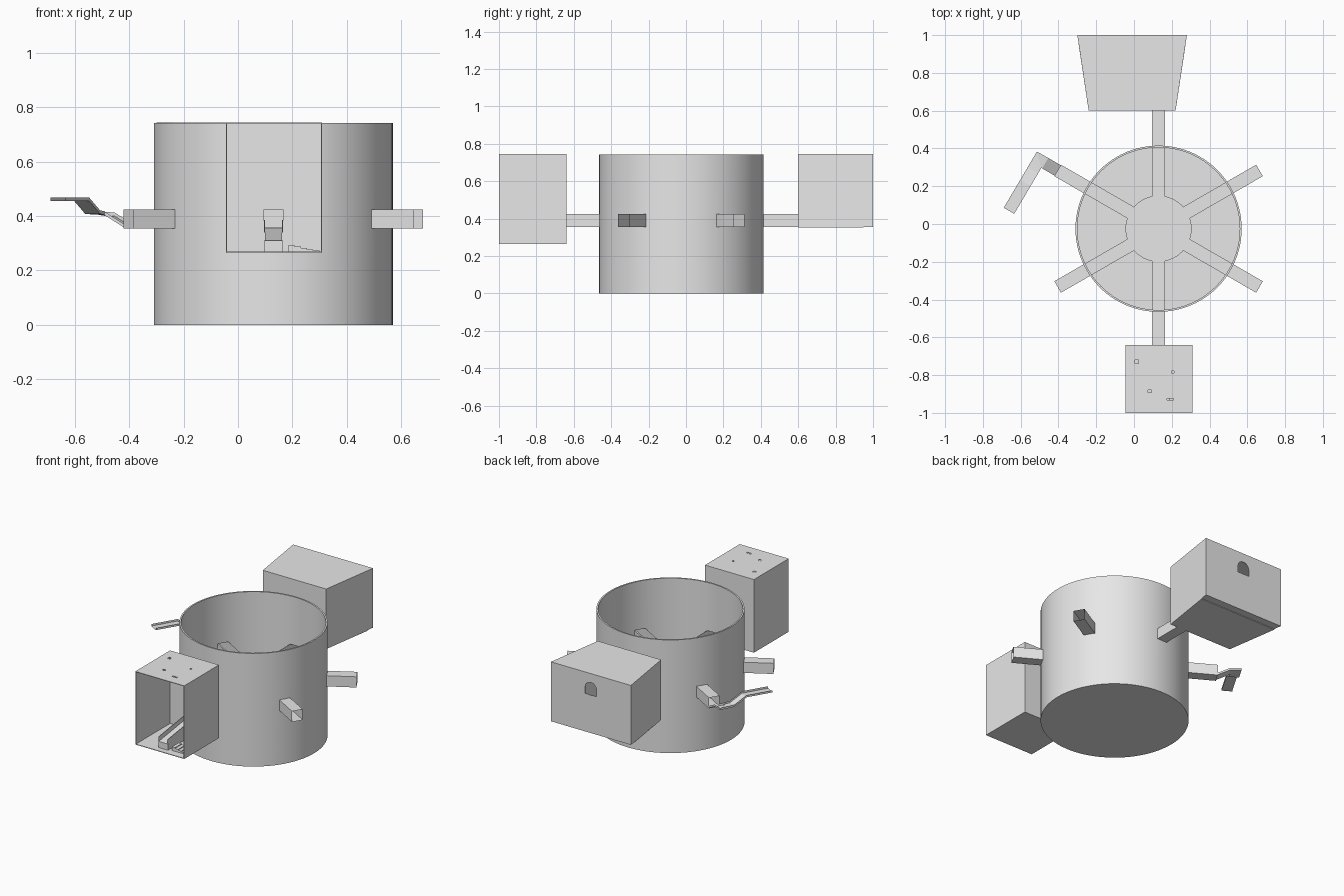
import bpy, bmesh
from math import radians, cos, sin, asin, degrees
from mathutils import Vector, Matrix

if "Cube" in bpy.data.objects:
    bpy.data.objects.remove(bpy.data.objects["Cube"], do_unlink=True)

grey = bpy.data.materials.new("light grey")
grey.use_nodes = True
COLOUR = (0.8, 0.8, 0.8, 1)
grey.diffuse_color = COLOUR
grey.node_tree.nodes["Principled BSDF"].inputs["Base Color"].default_value = COLOUR

CENTRE = Vector((0.13, -0.025, 0))
LOW, HIGH = 0.355, 0.425      # passage floor and ceiling
HALF = 0.035                  # half the passage width
TOP = 0.745
HUB, INNER, OUTER = 0.175, 0.43, 0.44


def finish(name, bm):
    mesh = bpy.data.meshes.new(name)
    bm.to_mesh(mesh)
    bm.free()
    mesh.materials.append(grey)
    obj = bpy.data.objects.new(name, mesh)
    bpy.context.collection.objects.link(obj)
    return obj


def box(name, lo, hi, matrix=Matrix()):
    bm = bmesh.new()
    lo, hi = Vector(lo), Vector(hi)
    bmesh.ops.create_cube(bm, size=1)
    for v in bm.verts:
        v.co = matrix @ ((lo + hi) / 2 + v.co * (hi - lo))
    return finish(name, bm)


def cylinder(name, radius, z0, z1, matrix, sides=96):
    bm = bmesh.new()
    bmesh.ops.create_cone(bm, cap_ends=True, segments=sides, radius1=radius, radius2=radius,
                          depth=z1 - z0, matrix=matrix @ Matrix.Translation((0, 0, (z0 + z1) / 2)))
    return finish(name, bm)


def prism(name, outline, z0, z1):
    bm = bmesh.new()
    face = bm.faces.new([bm.verts.new((x, y, z0)) for x, y in outline])
    up = bmesh.ops.extrude_face_region(bm, geom=[face])["geom"]
    bmesh.ops.translate(bm, vec=(0, 0, z1 - z0), verts=[v for v in up if isinstance(v, bmesh.types.BMVert)])
    bmesh.ops.recalc_face_normals(bm, faces=bm.faces)
    return finish(name, bm)


def cut(obj, cutter):
    cutter.hide_render = True
    mod = obj.modifiers.new("cut", "BOOLEAN")
    mod.operation, mod.solver, mod.object = "DIFFERENCE", "EXACT", cutter
    bpy.context.view_layer.objects.active = obj
    bpy.ops.object.modifier_apply(modifier=mod.name)
    bpy.data.objects.remove(cutter, do_unlink=True)


def strip(name, sections, closed=False):
    """Skin a row of equal cross-sections."""
    bm = bmesh.new()
    rows = [[bm.verts.new(p) for p in s] for s in sections]
    n = len(rows[0])
    for a, b in zip(rows, rows[1:]):
        for i in range(n if closed else n - 1):
            j = (i + 1) % n
            bm.faces.new((a[i], a[j], b[j], b[i]))
    return finish(name, bm)


def section(matrix, r):
    return [matrix @ Vector((r, s * HALF, z)) for s, z in ((-1, HIGH), (-1, LOW), (1, LOW), (1, HIGH))]


def spoke_matrix(angle):
    return Matrix.Translation(CENTRE) @ Matrix.Rotation(radians(angle), 4, "Z")


# Open round drum
drum = cylinder("drum", OUTER, 0, TOP - 0.003, Matrix.Translation(CENTRE))
cut(drum, cylinder("drum_cutter", INNER, 0.01, 1, Matrix.Translation(CENTRE)))

# Passages: open channels inside the drum, square tubes outside
ends = {30: 0.617, 90: 0.625, 150: 0.617, 210: 0.617, 270: 0.615, 330: 0.617}
gap = degrees(asin(HALF / HUB))
for angle, end in ends.items():
    m = spoke_matrix(angle)
    cut(drum, box("passage_cutter", (0.4, -HALF, LOW), (0.47, HALF, HIGH), m))
    strip(f"inner_channel_{angle}", [section(m, HUB * 0.98), section(m, INNER)])
    strip(f"outer_tube_{angle}", [section(m, INNER), section(m, end)], closed=True)
    # Curved hub wall between neighbouring passages
    turns = [radians(angle + gap + (60 - 2 * gap) * i / 6) for i in range(7)]
    strip(f"hub_wall_{angle}", [[CENTRE + Vector((HUB * cos(t), HUB * sin(t), z)) for z in (LOW, HIGH)]
                                for t in turns])
cylinder("hub_floor", HUB, LOW - 0.003, LOW, Matrix.Translation(CENTRE))

bpy.ops.object.select_all(action="DESELECT")
drum.select_set(True)
bpy.context.view_layer.objects.active = drum
bpy.ops.object.shade_smooth_by_angle(angle=radians(30))

# Front chamber, open at the front
X0, X1, Y0, Y1, Z0 = -0.045, 0.31, -1.0, -0.64, 0.265
T = 0.004
chamber = box("front_chamber", (X0, Y0, Z0), (X1, Y1, TOP))
cut(chamber, box("room_cutter", (X0 + T, Y0 - 0.1, Z0 + T), (X1 - T, Y1 - T, TOP - T)))
cut(chamber, box("door_cutter", (CENTRE.x - HALF, Y1 - 0.05, LOW), (CENTRE.x + HALF, Y1 + 0.05, HIGH)))
for x, y, w, d in ((0.015, -0.73, 0.018, 0.018), (0.205, -0.783, 0.012, 0.012),
                   (0.083, -0.885, 0.018, 0.014), (0.192, -0.928, 0.036, 0.01)):
    cut(chamber, box("vent_cutter", (x - w / 2, y - d / 2, 0.7), (x + w / 2, y + d / 2, 0.8)))

# Ramp with raised sides inside the front chamber
RY = -0.96
strip("ramp", [[(CENTRE.x + s * HALF, y, z) for s, z in
                ((-1, Z0), (-1, h + 0.03), (-0.9, h + 0.03), (-0.9, h),
                 (0.9, h), (0.9, h + 0.03), (1, h + 0.03), (1, Z0))]
               for y, h in ((Y1 - T, LOW), (RY, 0.31))])
box("ramp_front", (CENTRE.x - HALF, RY - 0.002, Z0), (CENTRE.x + HALF, RY, 0.31))

# Small steps beside the ramp
for i in range(5):
    x = 0.185 + 0.023 * i
    box(f"step_{i + 1}", (x, -0.95, Z0), (x + 0.023, -0.88, 0.293 - 0.005 * i))

# Back chamber with flared plan and arched window
back = prism("back_chamber", ((-0.24, 0.6), (0.22, 0.6), (0.28, 1.0), (-0.3, 1.0)), LOW, TOP)
cut(back, prism("hall_cutter", ((-0.235, 0.604), (0.215, 0.604), (0.275, 0.996), (-0.295, 0.996)),
                LOW + T, TOP - T))
cut(back, box("entry_cutter", (CENTRE.x - HALF, 0.58, LOW + T), (CENTRE.x + HALF, 0.62, HIGH)))
WX, WZ, WR = -0.01, 0.645, 0.042
cut(back, box("window_cutter", (WX - WR, 0.98, WZ - 0.04), (WX + WR, 1.02, WZ)))
cut(back, cylinder("arch_cutter", WR, -0.02, 0.02,
                   Matrix.Translation((WX, 1.0, WZ)) @ Matrix.Rotation(radians(90), 4, "X"), 32))
prism("back_chamber_base", ((-0.24, 0.6), (0.22, 0.6), (0.273, 0.95), (-0.293, 0.95)), LOW - T, LOW)

# Bent open chute leaving one tube
path = [Vector(p) for p in ((-0.398, 0.28, LOW), (-0.47, 0.322, 0.4), (-0.502, 0.34, 0.405),
                            (-0.535, 0.285, 0.408), (-0.575, 0.217, 0.455), (-0.662, 0.07, 0.455))]
rows = []
for i, p in enumerate(path):
    a = (p - path[max(i - 1, 0)]).xy
    b = (path[min(i + 1, len(path) - 1)] - p).xy
    a, b = (a if a.length else b).normalized(), (b if b.length else a).normalized()
    mid = (a + b).normalized()
    side = Vector((-mid.y, mid.x, 0)) * 0.032 / mid.dot(a)
    lip = Vector((0, 0, 0.013))
    rows.append([p + side + lip, p + side, p - side, p - side + lip])
strip("bent_chute", rows)
